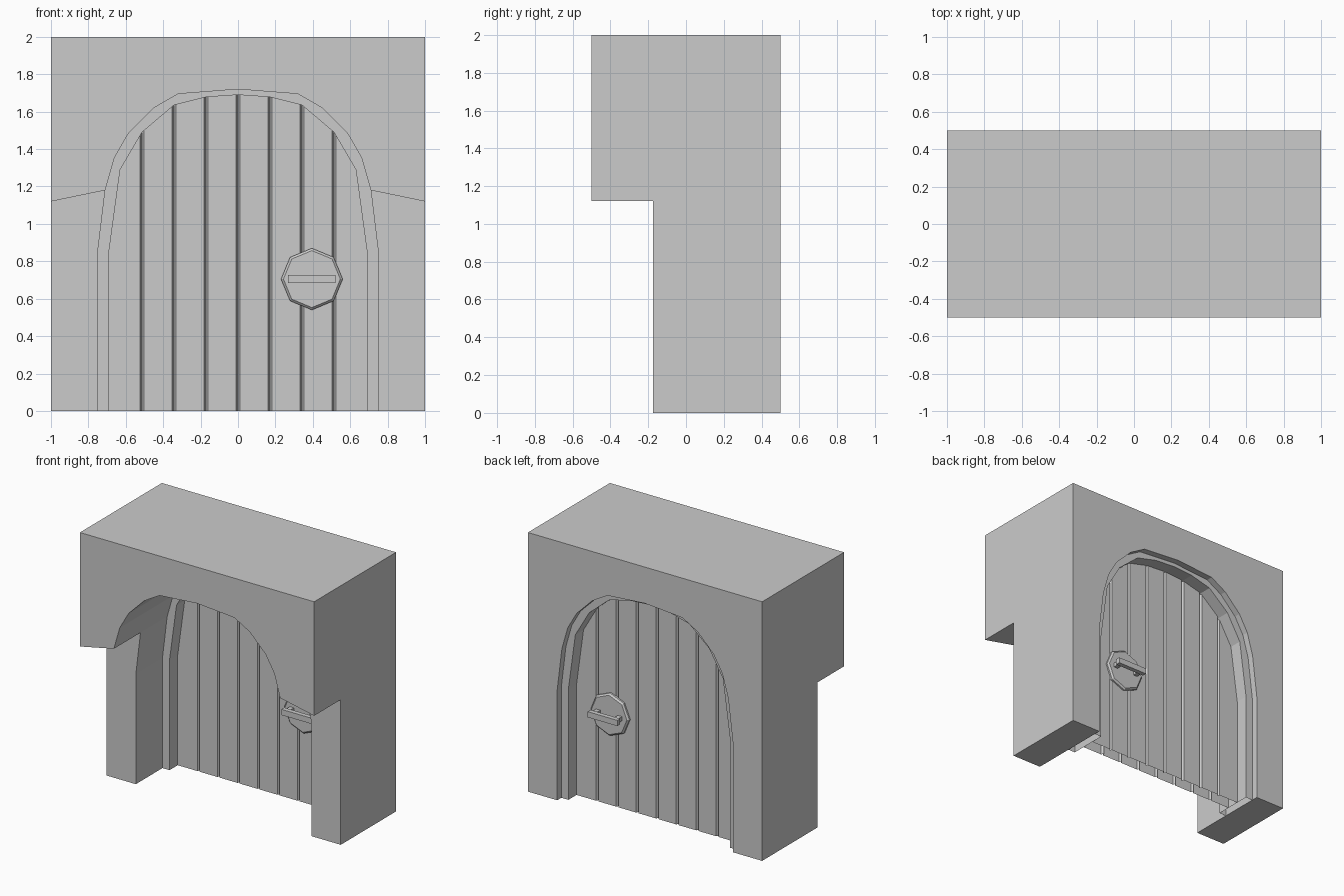
import bpy, bmesh, math
from mathutils import Matrix

if "Cube" in bpy.data.objects:
    bpy.data.objects.remove(bpy.data.objects["Cube"])


def finish(name, bm):
    bmesh.ops.remove_doubles(bm, verts=bm.verts, dist=1e-4)
    bmesh.ops.recalc_face_normals(bm, faces=bm.faces)
    me = bpy.data.meshes.new(name)
    bm.to_mesh(me)
    bm.free()
    ob = bpy.data.objects.new(name, me)
    bpy.context.collection.objects.link(ob)
    return ob


def face(bm, pts):
    return bm.faces.new([bm.verts.new(p) for p in pts])


def flat(bm, xz, y):
    face(bm, [(x, y, z) for x, z in xz])


def full(half):
    # half arch (bottom to crown) mirrored into a whole one
    return [(-x, z) for x, z in half] + half[-2::-1]


OUTER = [(.75, 0), (.75, .85), (.71, 1.18), (.66, 1.355), (.585, 1.485),
         (.45, 1.62), (.32, 1.695), (0, 1.72)]
INNER = [(.69, 0), (.69, .85), (.63, 1.29), (.513, 1.49), (.342, 1.635),
         (.171, 1.678), (0, 1.69)]
arch, inner = full(OUTER), full(INNER)
FRONT, STEP, BACK = -.5, -.175, .5
EAVE = 1.12

# wall: back face, overhanging lintel, two legs
bm = bmesh.new()
flat(bm, [(-1, 2), (-1, 0)] + arch + [(1, 0), (1, 2)], BACK)
flat(bm, [(-1, 2), (-1, EAVE)] + arch[2:-2] + [(1, EAVE), (1, 2)], FRONT)
face(bm, [(-1, FRONT, 2), (1, FRONT, 2), (1, BACK, 2), (-1, BACK, 2)])
for s in (-1, 1):
    flat(bm, [(s, 0), (s * .75, 0), (s * .75, .85), (s * .71, 1.18), (s, EAVE)], STEP)
    face(bm, [(s, STEP, EAVE), (s * .71, STEP, 1.18), (s * .71, FRONT, 1.18), (s, FRONT, EAVE)])
    face(bm, [(s, STEP, 0), (s * .75, STEP, 0), (s * .75, BACK, 0), (s, BACK, 0)])
    face(bm, [(s, STEP, 0), (s, BACK, 0), (s, BACK, 2), (s, FRONT, 2),
              (s, FRONT, EAVE), (s, STEP, EAVE)])
for a, b in zip(arch, arch[1:]):
    lower = min(a[1], b[1]) < 1.17
    for y0, y1 in ((FRONT, STEP), (STEP, BACK)):
        if not (lower and y0 == FRONT):
            face(bm, [(a[0], y0, a[1]), (b[0], y0, b[1]), (b[0], y1, b[1]), (a[0], y1, a[1])])
finish("wall", bm)

# door frame: arched ring set inside the opening
bm = bmesh.new()
for y in (.15, .45):
    flat(bm, arch + inner[::-1], y)
for a, b in zip(inner, inner[1:]):
    face(bm, [(a[0], .15, a[1]), (b[0], .15, b[1]), (b[0], .45, b[1]), (a[0], .45, a[1])])
finish("door_frame", bm)


def top(x):
    x = abs(x)
    for (xa, za), (xb, zb) in zip(INNER[1:], INNER[2:]):
        if xb <= x <= xa:
            return za + (zb - za) * (xa - x) / (xa - xb)
    return .85


# door planks: both skins with V grooves between boards
stations = [(-.69, 0), (-.63, 0), (.63, 0), (.69, 0)]
for i in range(-3, 4):
    x = i * .171
    stations += [(x - .01, 0), (x, .018), (x + .01, 0)]
stations.sort()
bm = bmesh.new()
for y, inward in ((.25, 1), (.35, -1)):
    for (xa, da), (xb, db) in zip(stations, stations[1:]):
        ya, yb = y + da * inward, y + db * inward
        face(bm, [(xa, ya, 0), (xb, yb, 0), (xb, yb, top(xb)), (xa, ya, top(xa))])
finish("door_planks", bm)


def box(bm, x0, x1, y0, y1, z0, z1):
    m = Matrix.Translation(((x0 + x1) / 2, (y0 + y1) / 2, (z0 + z1) / 2)) @ \
        Matrix.Diagonal((x1 - x0, abs(y1 - y0), z1 - z0, 1))
    bmesh.ops.create_cube(bm, size=1, matrix=m)


CX, CZ = .395, .705
for side, y, s in (("front", .25, -1), ("back", .35, 1)):
    # octagonal plate with a chamfered rim
    bm = bmesh.new()
    rings = []
    for r, d in ((.165, -.005), (.165, .012), (.152, .024)):
        rings.append([(CX + r * math.sin(k * math.pi / 4), y + s * d,
                       CZ + r * math.cos(k * math.pi / 4)) for k in range(8)])
    face(bm, rings[0])
    face(bm, rings[2])
    for lo, hi in zip(rings, rings[1:]):
        for k in range(8):
            n = (k + 1) % 8
            face(bm, [lo[k], lo[n], hi[n], hi[k]])
    finish(side + "_handle_plate", bm)
    # grip bar on two posts
    bm = bmesh.new()
    box(bm, .268, .522, y + s * .07, y + s * .105, .684, .728)
    for px in (.285, .47):
        box(bm, px, px + .035, y + s * .02, y + s * .072, .69, .722)
    finish(side + "_handle_bar", bm)
